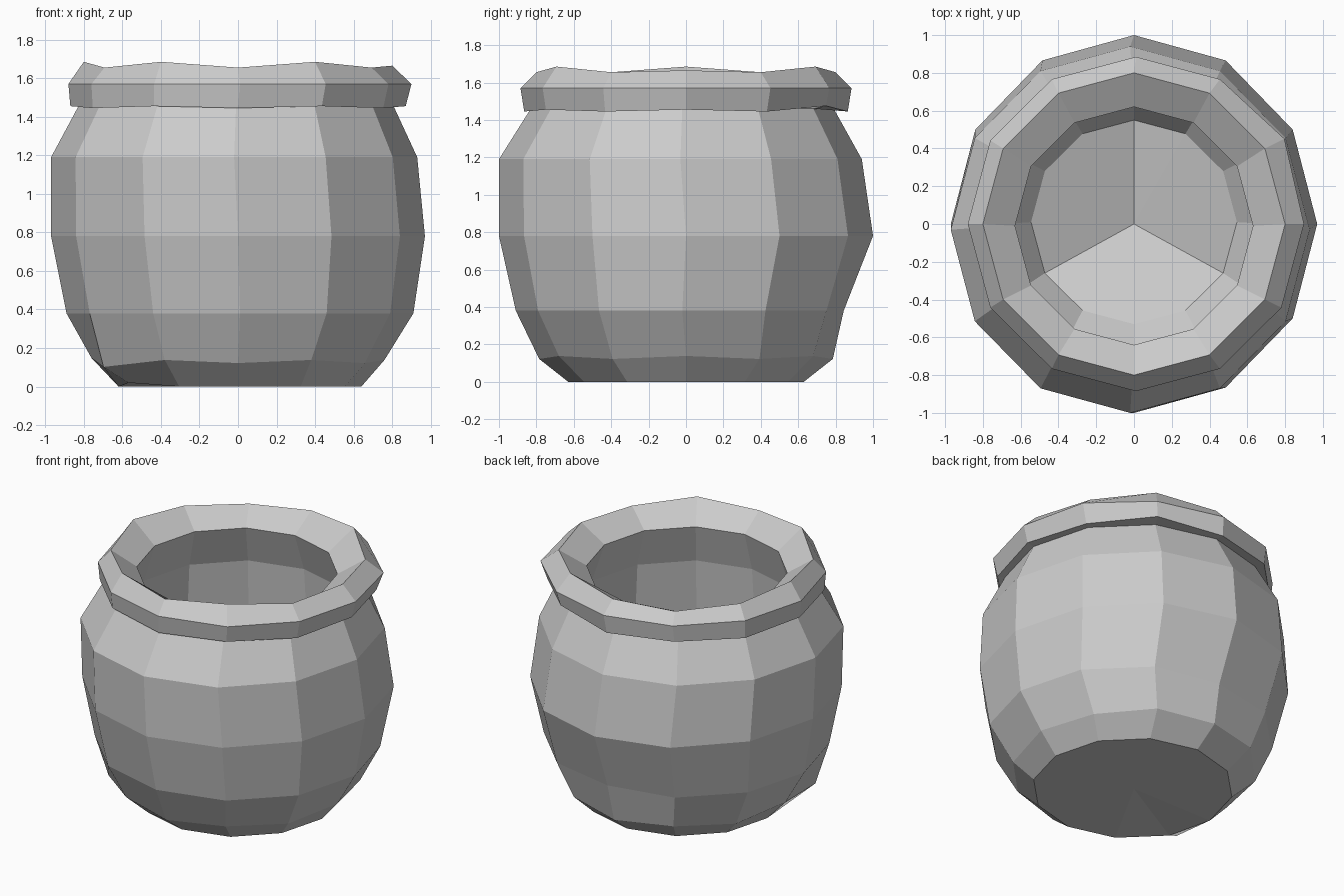
import bpy
import bmesh
from math import cos, sin, radians

cube = bpy.data.objects.get("Cube")
if cube:
    bpy.data.objects.remove(cube, do_unlink=True)

SIDES = 12


def make_material(name, value):
    mat = bpy.data.materials.new(name)
    mat.use_nodes = True
    color = (value, value, value, 1.0)
    mat.diffuse_color = color
    mat.node_tree.nodes["Principled BSDF"].inputs["Base Color"].default_value = color
    return mat


# Rings in order along the surface: height, x radius, y radius, x shift, y shift, wave
RINGS = [
    (0.00, 0.63, 0.63, 0.01, 0.00, 0.0),     # base edge
    (0.13, 0.76, 0.785, 0.00, 0.00, 0.008),  # lower belly
    (0.38, 0.90, 0.89, 0.01, -0.02, 0.0),
    (0.78, 0.97, 1.00, 0.00, 0.00, 0.0),     # widest belly
    (1.19, 0.95, 0.97, -0.02, -0.03, 0.0),   # shoulder
    (1.46, 0.815, 0.81, -0.01, -0.02, 0.0),  # neck
    (1.45, 0.87, 0.865, 0.00, 0.00, 0.005),  # rim underside
    (1.57, 0.89, 0.885, 0.01, 0.00, 0.0),    # rim outer edge
    (1.67, 0.80, 0.80, 0.00, 0.00, 0.015),   # rim crest
    (1.55, 0.63, 0.63, 0.00, -0.01, 0.0),    # mouth edge
    (1.28, 0.72, 0.72, 0.00, 0.00, 0.0),     # inner shoulder
    (0.80, 0.76, 0.76, 0.00, 0.00, 0.0),     # inner belly
    (0.47, 0.70, 0.70, 0.00, 0.00, 0.0),     # inner lower belly
    (0.10, 0.545, 0.54, 0.00, 0.01, 0.0),    # floor edge
]

# Small dents as ring, side: outward scale and lift
DENTS = {
    (0, 7): (1.06, 0.02),
    (1, 7): (1.06, -0.02),
    (1, 6): (1.00, 0.01),
    (2, 3): (0.97, 0.00),
    (6, 2): (1.00, 0.02),
    (7, 1): (1.02, 0.00),
    (8, 0): (1.00, -0.02),
    (8, 4): (1.00, -0.05),
}
FLOOR_TILT = 0.4

bm = bmesh.new()
loops = []
for r, (z, rx, ry, cx, cy, wave) in enumerate(RINGS):
    loop = []
    for s in range(SIDES):
        degrees = 360 / SIDES * s
        a = radians(degrees)
        scale, lift = DENTS.get((r, s), (1.0, 0.0))
        if r == len(RINGS) - 1:
            # The floor is three planes that dip to the middle
            lift = FLOOR_TILT * rx * cos(radians((degrees + 30) % 120 - 60))
        loop.append(bm.verts.new((cx + rx * scale * cos(a),
                                  cy + ry * scale * sin(a),
                                  z + lift + wave * cos(6 * a))))
    loops.append(loop)

# Outer body, rim and inner wall
for low, high in zip(loops, loops[1:]):
    for s in range(SIDES):
        n = (s + 1) % SIDES
        bm.faces.new((low[s], low[n], high[n], high[s]))

# Underside and inner floor
base = bm.verts.new((0, 0, 0))
floor = bm.verts.new((0, 0, RINGS[-1][0]))
for s in range(SIDES):
    n = (s + 1) % SIDES
    bm.faces.new((loops[0][n], loops[0][s], base))
    bm.faces.new((loops[-1][s], loops[-1][n], floor))

bmesh.ops.recalc_face_normals(bm, faces=bm.faces)
mesh = bpy.data.meshes.new("pot")
bm.to_mesh(mesh)
bm.free()
mesh.materials.append(make_material("plain grey", 0.6))
pot = bpy.data.objects.new("pot", mesh)
bpy.context.collection.objects.link(pot)
